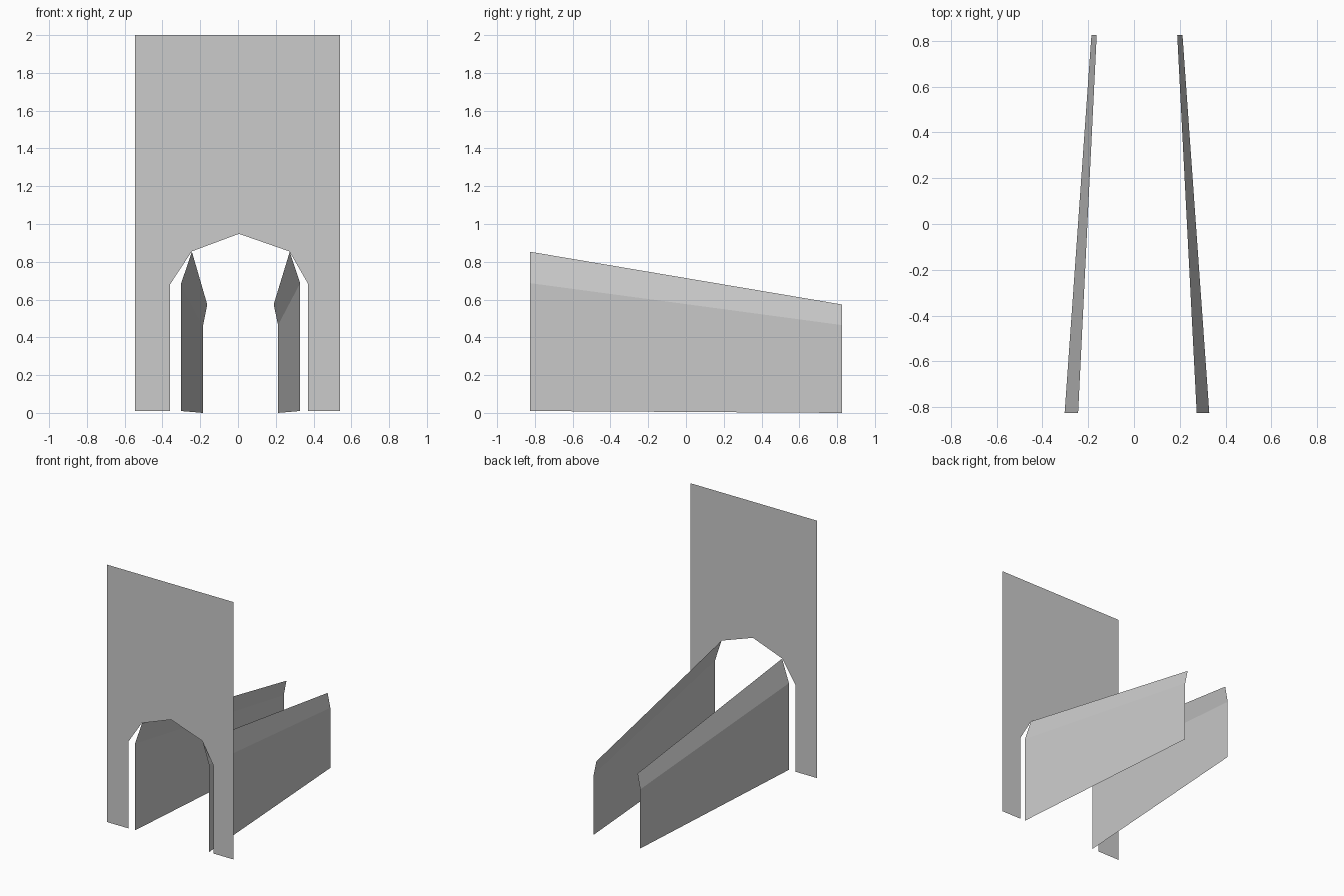
import bpy
import bmesh

cube = bpy.data.objects.get("Cube")
if cube:
    bpy.data.objects.remove(cube, do_unlink=True)

# One plain stone colour
stone = bpy.data.materials.new("stone_grey")
stone.use_nodes = True
colour = (0.6, 0.6, 0.6, 1.0)
stone.diffuse_color = colour
stone.node_tree.nodes["Principled BSDF"].inputs["Base Color"].default_value = colour

FRONT, BACK = -0.825, 0.825


def finish(name, bm):
    mesh = bpy.data.meshes.new(name)
    bm.to_mesh(mesh)
    bm.free()
    mesh.materials.append(stone)
    obj = bpy.data.objects.new(name, mesh)
    bpy.context.collection.objects.link(obj)
    return obj


def sheet(name, outline, y):
    """Flat upright sheet from an (x, z) outline."""
    bm = bmesh.new()
    bm.faces.new([bm.verts.new((x, y, z)) for x, z in outline])
    return finish(name, bm)


def loft(name, front, back, flip):
    """Thin wall strip between a front and a back (x, z) profile."""
    bm = bmesh.new()
    a = [bm.verts.new((x, FRONT, z)) for x, z in front]
    b = [bm.verts.new((x, BACK, z)) for x, z in back]
    for i in range(len(a) - 1):
        face = bm.faces.new((a[i], b[i], b[i + 1], a[i + 1]))
        if flip:
            face.normal_flip()
    return finish(name, bm)


# Tall front panel with a faceted archway
arch = [(0.37, 0.01), (0.37, 0.685), (0.272, 0.855), (0.005, 0.948),
        (-0.245, 0.855), (-0.36, 0.68), (-0.36, 0.01)]
sheet("front_panel",
      [(-0.545, 0.01)] + arch[::-1] + [(0.541, 0.01), (0.541, 2.0), (-0.545, 2.0)],
      FRONT)

# Passage walls, leaning inward at the top and narrowing towards the back
loft("right_wall",
     [(-0.303, 0.01), (-0.303, 0.68), (-0.244, 0.853)],
     [(-0.186, 0.0), (-0.186, 0.457), (-0.163, 0.574)], True)
loft("left_wall",
     [(0.329, 0.01), (0.329, 0.687), (0.274, 0.853)],
     [(0.212, 0.0), (0.212, 0.465), (0.189, 0.574)], False)
